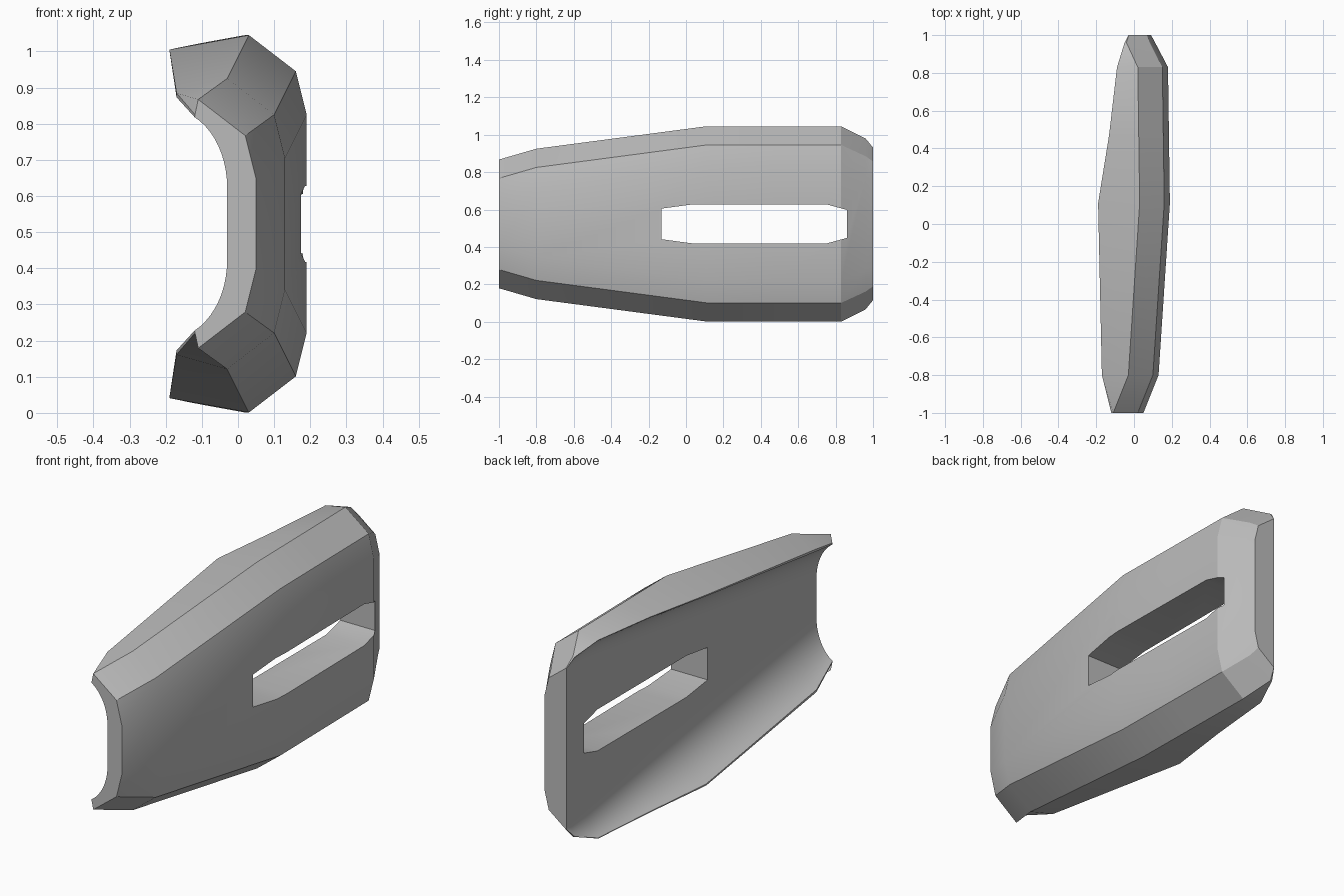
import bpy, bmesh, math

cube = bpy.data.objects.get("Cube")
if cube:
    bpy.data.objects.remove(cube, do_unlink=True)

MID = 0.523   # height of the mirror plane
ARC = 10      # steps in each groove wall

grey = bpy.data.materials.new("plain_grey")
grey.use_nodes = True
colour = (0.5, 0.5, 0.5, 1)
grey.diffuse_color = colour
grey.node_tree.nodes["Principled BSDF"].inputs["Base Color"].default_value = colour


def loft(name, rings):
    """Skin a closed solid through rings of equal point count."""
    bm = bmesh.new()
    loops = [[bm.verts.new(p) for p in ring] for ring in rings]
    n = len(loops[0])
    for a, b in zip(loops, loops[1:]):
        for i in range(n):
            j = (i + 1) % n
            bm.faces.new((a[i], a[j], b[j], b[i]))
    bm.faces.new(loops[0])
    bm.faces.new(loops[-1])
    bmesh.ops.recalc_face_normals(bm, faces=bm.faces)
    mesh = bpy.data.meshes.new(name)
    bm.to_mesh(mesh)
    bm.free()
    mesh.materials.append(grey)
    obj = bpy.data.objects.new(name, mesh)
    bpy.context.collection.objects.link(obj)
    return obj


def section(y, ridge, lip, tip, size):
    """Channel cross-section: outer facets, lip and curved groove."""
    rx, rh = ridge
    half = [(rx + 0.16 * size, rh - 0.1 * size - 0.12 * size),
            (rx + 0.13 * size, rh - 0.1 * size), (rx, rh), lip]
    floor_x, floor_h = -0.03, 0.1 + 0.15 * (y + 1)
    end = math.radians(65)
    for i in range(ARC + 1):
        t = end * (1 - i / ARC)
        u = (1 - math.cos(t)) / (1 - math.cos(end))
        v = math.sin(t) / math.sin(end)
        half.append((floor_x + (tip[0] - floor_x) * u,
                     floor_h + (tip[1] - floor_h) * v))
    full = half + [(x, -h) for x, h in reversed(half)]
    return [(x, y, MID + h) for x, h in full]


# Shell: y, ridge, lip, groove tip, facet size
stations = [
    (-1.0, (-0.11, 0.344), (-0.119, 0.302), (-0.12, 0.295), 1),
    (-0.8, (-0.03, 0.402), (-0.17, 0.362), (-0.17, 0.35), 1),
    (0.11, (0.03, 0.522), (-0.19, 0.482), (-0.189, 0.475), 1),
    (0.47, (0.025, 0.522), (-0.132, 0.494), (-0.131, 0.49), 1),
    (0.83, (0.02, 0.522), (-0.09, 0.502), (-0.089, 0.499), 1),
    (0.96, (-0.04, 0.457), (-0.05, 0.455), (-0.049, 0.453), 0.95),
    (1.0, (-0.028, 0.408), (-0.03, 0.406), (-0.03, 0.404), 0.74),
]
shell = loft("curved_shell", [section(*s) for s in stations])

# Long slot through the shell
outline = [(-0.13, 0.082), (0.04, 0.105), (0.75, 0.105), (0.86, 0.075)]
outline += [(y, -h) for y, h in reversed(outline)]
cutter = loft("slot_cutter", [[(x, y, MID + h) for y, h in outline] for x in (-0.4, 0.4)])

cut = shell.modifiers.new("slot", 'BOOLEAN')
cut.operation = 'DIFFERENCE'
cut.solver = 'EXACT'
cut.object = cutter
bpy.context.view_layer.objects.active = shell
shell.select_set(True)
bpy.ops.object.modifier_apply(modifier=cut.name)
bpy.data.objects.remove(cutter, do_unlink=True)

# Soft facets with crisp main edges
bpy.ops.object.shade_smooth_by_angle(angle=math.radians(25))
